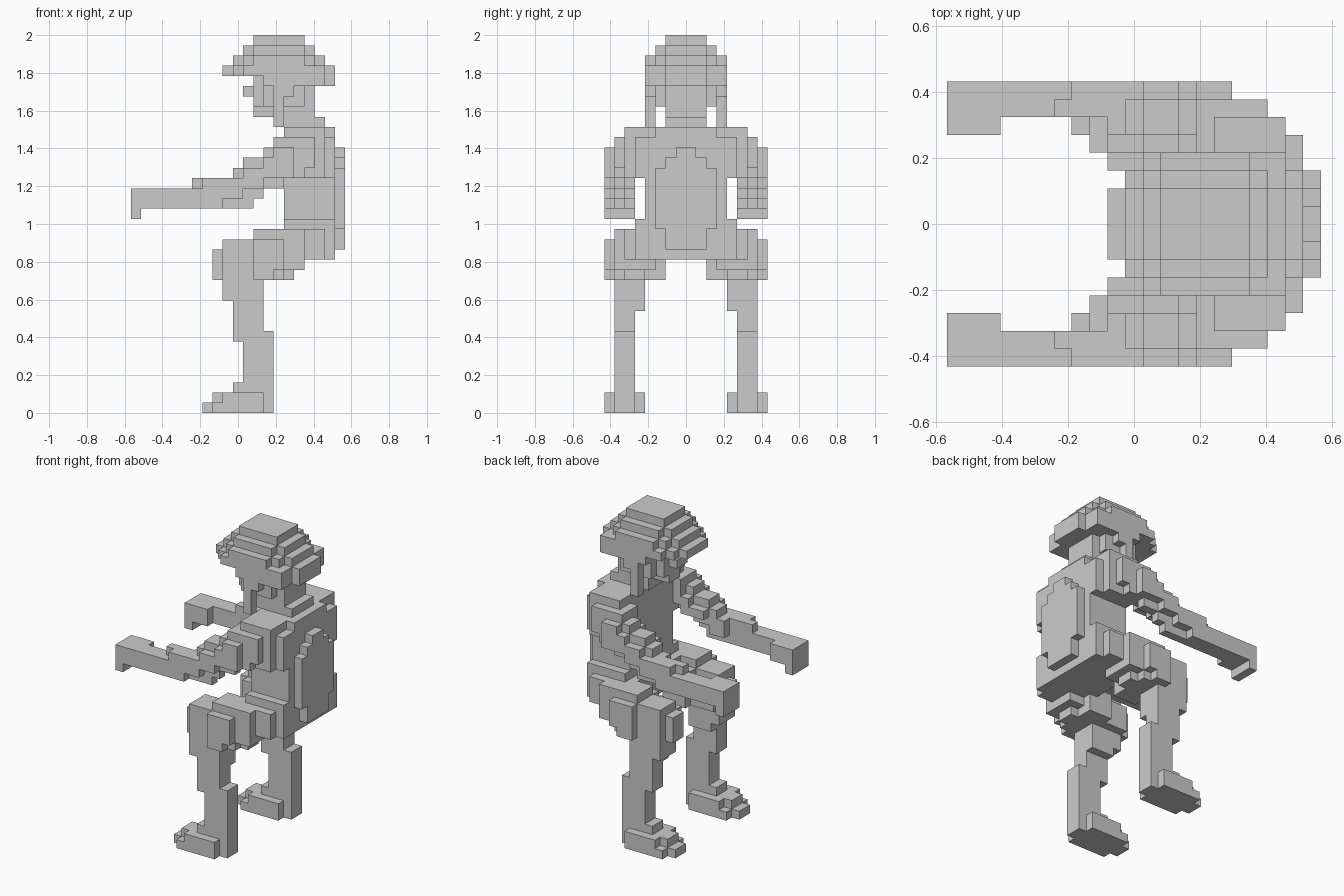
import bpy, bmesh
from mathutils import Vector

cube = bpy.data.objects.get("Cube")
if cube:
    bpy.data.objects.remove(cube, do_unlink=True)

UNIT = 2 / 37                       # edge of one block
ORIGIN = Vector((-10.5, 0, 0))      # block grid to model centre
owner = {}                          # block -> part that owns it

stone = bpy.data.materials.new("plain_grey")
stone.use_nodes = True
grey = (0.6, 0.6, 0.6, 1)
stone.diffuse_color = grey
stone.node_tree.nodes["Principled BSDF"].inputs["Base Color"].default_value = grey


def box(part, x, y, z):
    """Fill blocks; y is measured outwards from the middle and mirrored."""
    for i in range(*x):
        for j in range(*y):
            for k in range(*z):
                for side in (j, -1 - j):
                    owner.setdefault((i, side, k), part)


def build(part):
    """Make one object from the outward faces of a part's blocks."""
    bm = bmesh.new()
    for cell, name in owner.items():
        if name != part:
            continue
        for axis in range(3):
            for step in (-1, 1):
                beside = list(cell)
                beside[axis] += step
                if tuple(beside) in owner:
                    continue
                centre = Vector(cell) + Vector((0.5, 0.5, 0.5))
                n, u, v = Vector(), Vector(), Vector()
                n[axis] = step / 2
                u[(axis + 1) % 3] = 0.5
                v[(axis + 2) % 3] = step / 2
                ring = (-u - v, u - v, u + v, v - u)
                bm.faces.new([bm.verts.new((centre + n + c + ORIGIN) * UNIT)
                              for c in ring])
    bmesh.ops.remove_doubles(bm, verts=bm.verts[:], dist=UNIT / 100)
    bmesh.ops.dissolve_limit(bm, angle_limit=0.01, verts=bm.verts[:], edges=bm.edges[:])
    mesh = bpy.data.meshes.new(part)
    bm.to_mesh(mesh)
    bm.free()
    mesh.materials.append(stone)
    bpy.context.collection.objects.link(bpy.data.objects.new(part, mesh))


# helmet: widening layers with trimmed corners, then the brim
for layer in range(4):
    top = 37 - layer
    for trim in range(layer + 1):
        wide = min(4, 2 + trim)
        box("helmet", x=(12 - layer + trim, 17 + layer - trim), y=(0, wide), z=(top - 1, top))
box("helmet", x=(13, 19), y=(0, 3), z=(32, 33))
box("helmet", x=(19, 20), y=(0, 2), z=(32, 33))
box("helmet", x=(13, 19), y=(3, 4), z=(32, 34))

# head with nose, chin and jaw
box("head", x=(12, 18), y=(0, 2), z=(30, 33))
box("head", x=(13, 17), y=(2, 3), z=(30, 33))
box("head", x=(11, 12), y=(0, 1), z=(31, 32))
box("head", x=(12, 14), y=(0, 1), z=(29, 30))

# neck and the two side straps
box("neck", x=(14, 18), y=(0, 2), z=(28, 30))
box("neck", x=(18, 19), y=(0, 2), z=(28, 29))
box("straps", x=(14, 15), y=(3, 4), z=(28, 32))
box("straps", x=(15, 16), y=(3, 4), z=(31, 32))

# torso with sloped shoulders
box("torso", x=(15, 19), y=(0, 4), z=(15, 28))
box("torso", x=(19, 20), y=(0, 3), z=(15, 28))
box("torso", x=(19, 20), y=(3, 4), z=(15, 27))
box("shoulders", x=(15, 19), y=(4, 6), z=(23, 28))
box("shoulders", x=(19, 20), y=(4, 5), z=(23, 27))
box("shoulders", x=(14, 18), y=(4, 7), z=(24, 27))

# back plate with rounded outline
box("back_plate", x=(20, 21), y=(0, 1), z=(16, 26))
box("back_plate", x=(20, 21), y=(1, 2), z=(16, 25))
box("back_plate", x=(20, 21), y=(2, 3), z=(18, 24))

# outer row of each arm, rising in steps to the shoulder
box("arms", x=(0, 9), y=(7, 8), z=(20, 22))
box("arms", x=(7, 11), y=(7, 8), z=(21, 23))
box("arms", x=(11, 13), y=(7, 8), z=(22, 24))
box("arms", x=(13, 14), y=(7, 8), z=(23, 25))
box("arms", x=(14, 16), y=(7, 8), z=(23, 26))

# middle and inner rows of each arm
box("arms", x=(0, 12), y=(6, 7), z=(20, 22))
box("arms", x=(6, 12), y=(6, 7), z=(22, 23))
box("arms", x=(9, 11), y=(5, 6), z=(21, 23))
box("arms", x=(10, 13), y=(6, 7), z=(21, 24))
box("arms", x=(10, 13), y=(5, 6), z=(22, 24))
box("arms", x=(11, 15), y=(6, 7), z=(22, 25))
box("arms", x=(11, 15), y=(5, 6), z=(23, 25))
box("arms", x=(13, 17), y=(5, 7), z=(23, 26))
box("arms", x=(11, 14), y=(4, 5), z=(23, 24))
box("arms", x=(13, 15), y=(4, 5), z=(24, 25))

# hands with downturned fingers
box("hands", x=(0, 3), y=(5, 6), z=(20, 22))
box("hands", x=(0, 1), y=(5, 8), z=(19, 22))

# hips
box("hips", x=(14, 19), y=(0, 6), z=(15, 18))
box("hips", x=(19, 20), y=(4, 5), z=(15, 18))
box("hips", x=(15, 20), y=(4, 5), z=(18, 19))

# thighs and knees
box("thighs", x=(8, 9), y=(4, 6), z=(13, 16))
box("thighs", x=(9, 13), y=(4, 7), z=(11, 17))
box("thighs", x=(9, 12), y=(3, 4), z=(13, 16))
box("thighs", x=(12, 17), y=(3, 7), z=(14, 17))
box("thighs", x=(12, 17), y=(4, 7), z=(17, 18))
box("thighs", x=(12, 15), y=(2, 7), z=(13, 16))
box("thighs", x=(15, 16), y=(4, 6), z=(13, 14))
box("thighs", x=(12, 14), y=(7, 8), z=(13, 17))
box("thighs", x=(14, 15), y=(7, 8), z=(14, 17))

# shins
box("shins", x=(10, 13), y=(5, 7), z=(7, 13))
box("shins", x=(10, 13), y=(4, 5), z=(10, 13))
box("shins", x=(11, 14), y=(5, 7), z=(2, 8))

# feet with stepped toes
box("feet", x=(7, 8), y=(5, 7), z=(0, 1))
box("feet", x=(8, 13), y=(4, 8), z=(0, 1))
box("feet", x=(8, 14), y=(5, 7), z=(0, 2))
box("feet", x=(9, 13), y=(4, 8), z=(1, 2))
box("feet", x=(10, 11), y=(5, 7), z=(2, 3))

for part in sorted(set(owner.values())):
    build(part)
